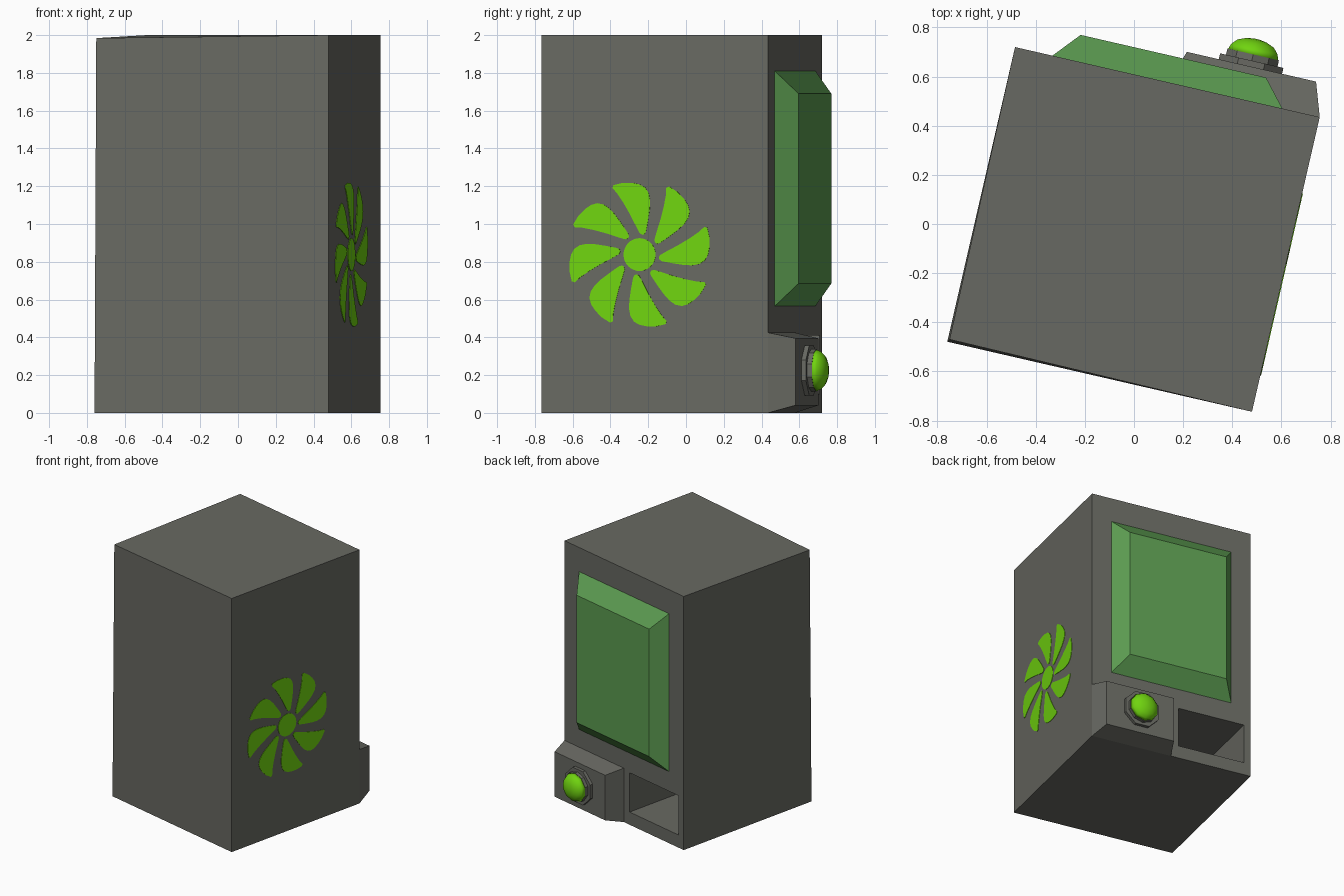
import bpy, bmesh, math
from mathutils import Matrix, Vector

if "Cube" in bpy.data.objects:
    bpy.data.objects.remove(bpy.data.objects["Cube"])

# The whole machine is turned a little about z; parts are built square and then turned
TURN = Matrix.Translation((-0.002, -0.022, 0)) @ Matrix.Rotation(math.radians(-12.95), 4, 'Z')
HU, HV = 0.636, 0.615          # half width and half depth of the cabinet


def material(name, rgb):
    m = bpy.data.materials.new(name)
    m.diffuse_color = (*rgb, 1)
    m.use_nodes = True
    m.node_tree.nodes["Principled BSDF"].inputs["Base Color"].default_value = m.diffuse_color
    return m


GREY = material("dark_grey", (0.138, 0.141, 0.122))
PANEL = material("muted_green", (0.107, 0.332, 0.082))
LIME = material("bright_green", (0.162, 0.658, 0.005))


def finish(name, bm, mat, smooth=False):
    bmesh.ops.recalc_face_normals(bm, faces=bm.faces)
    for f in bm.faces:
        f.smooth = smooth
    bm.transform(TURN)
    me = bpy.data.meshes.new(name)
    bm.to_mesh(me)
    bm.free()
    me.materials.append(mat)
    ob = bpy.data.objects.new(name, me)
    bpy.context.collection.objects.link(ob)
    return ob


def frustum(bm, back, front):
    """Box between two rectangles (u0, u1, z0, z1, v) facing along v."""
    loops = []
    for u0, u1, z0, z1, v in (back, front):
        loops.append([bm.verts.new(p) for p in
                      ((u0, v, z0), (u1, v, z0), (u1, v, z1), (u0, v, z1))])
    a, b = loops
    bm.faces.new(a)
    bm.faces.new(b)
    for i in range(4):
        j = (i + 1) % 4
        bm.faces.new((a[i], a[j], b[j], b[i]))
    return a, b


def lathe(name, profile, sides, centre, mat, smooth=False):
    """Turn (radius, v) points about an axis pointing out of the back."""
    bm = bmesh.new()
    rings = []
    for r, v in profile:
        ring = []
        for i in range(sides):
            t = 2 * math.pi * (i + 0.5) / sides
            ring.append(bm.verts.new((centre[0] + r * math.cos(t), v,
                                      centre[1] + r * math.sin(t))))
        rings.append(ring)
    for a, b in zip(rings, rings[1:]):
        for i in range(sides):
            j = (i + 1) % sides
            bm.faces.new((a[i], a[j], b[j], b[i]))
    bm.faces.new(rings[0])
    bm.faces.new(rings[-1])
    return finish(name, bm, mat, smooth)


# Cabinet, with one top front corner slightly sunk
bm = bmesh.new()
front, back = frustum(bm, (-HU, HU, 0, 2, -HV), (-HU, HU, 0, 2, HV))
front[3].co += Vector((0.007, 0.011, -0.016))
cabinet = finish("cabinet", bm, GREY)

# Deep output slot cut into the back
bm = bmesh.new()
frustum(bm, (-0.582, -0.059, 0.10, 0.41, 0.0), (-0.582, -0.059, 0.10, 0.41, 0.8))
cutter = finish("slot_cutter", bm, GREY)
cutter.hide_render = True
mod = cabinet.modifiers.new("slot", 'BOOLEAN')
mod.operation = 'DIFFERENCE'
mod.solver = 'EXACT'
mod.object = cutter
bpy.context.view_layer.objects.active = cabinet
bpy.ops.object.modifier_apply(modifier=mod.name)
bpy.data.objects.remove(cutter)

# Raised green panel
bm = bmesh.new()
frustum(bm, (-0.48, 0.48, 0.565, 1.81, HV), (-0.387, 0.387, 0.685, 1.69, 0.723))
finish("back_panel", bm, PANEL)

# Raised block carrying the button
bm = bmesh.new()
frustum(bm, (0.003, HU, 0, 0.425, HV), (0.05, 0.589, 0.04, 0.395, 0.7525))
finish("button_block", bm, GREY)

# Button: flange, collar and dome
BUTTON = (0.315, 0.225)
lathe("button_flange", [(0.143, 0.75), (0.143, 0.777)], 8, BUTTON, GREY)
lathe("button_collar", [(0.113, 0.77), (0.113, 0.803)], 10, BUTTON, GREY)
lathe("button_dome", [(0.111, 0.80), (0.101, 0.826), (0.08, 0.848), (0.045, 0.862), (0.012, 0.867)],
      10, BUTTON, LIME, True)

# Fan emblem: thin plates on the right side
FAN_V, FAN_Z = -0.083, 0.838


def plate(name, outline):
    bm = bmesh.new()
    face = bm.faces.new([bm.verts.new((HU - 0.002, FAN_V + a, FAN_Z + b)) for a, b in outline])
    ext = bmesh.ops.extrude_face_region(bm, geom=[face])
    bmesh.ops.translate(bm, vec=(0.005, 0, 0),
                        verts=[g for g in ext['geom'] if isinstance(g, bmesh.types.BMVert)])
    finish(name, bm, LIME)


BLADE = [(-0.147, 0.352), (-0.142, 0.368), (-0.09, 0.380), (-0.04, 0.380), (0.0, 0.372),
         (0.03, 0.355), (0.05, 0.325), (0.057, 0.285), (0.055, 0.24), (0.046, 0.18),
         (0.035, 0.122), (0.027, 0.108), (0.015, 0.105), (0.002, 0.112), (-0.018, 0.148),
         (-0.05, 0.21), (-0.085, 0.27), (-0.12, 0.322)]
for k in range(8):
    c, s = math.cos(k * math.pi / 4), math.sin(k * math.pi / 4)
    plate(f"fan_blade_{k + 1}", [(a * c - b * s, a * s + b * c) for a, b in BLADE])
plate("fan_hub", [(0.087 * math.cos(i * math.pi / 16), 0.087 * math.sin(i * math.pi / 16))
                  for i in range(32)])
